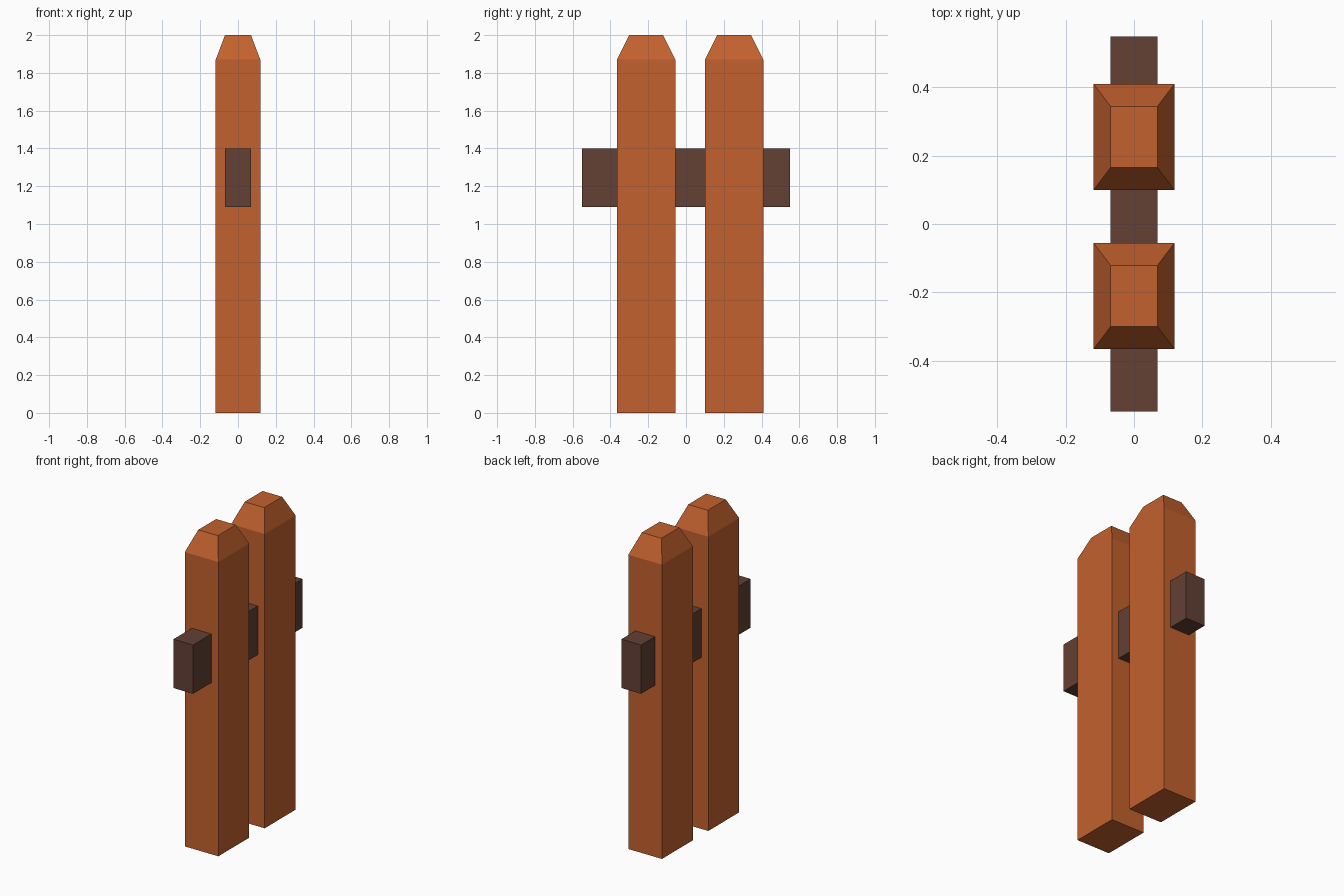
import bpy
import bmesh

if "Cube" in bpy.data.objects:
    bpy.data.objects.remove(bpy.data.objects["Cube"])


def material(name, color):
    mat = bpy.data.materials.new(name)
    mat.diffuse_color = (*color, 1.0)
    mat.use_nodes = True
    mat.node_tree.nodes["Principled BSDF"].inputs["Base Color"].default_value = mat.diffuse_color
    return mat


def add_box(name, size, center, mat, tip=None):
    """Box; tip = (x scale, y size, height) adds a tapered cap on the top face."""
    bm = bmesh.new()
    bmesh.ops.create_cube(bm, size=1.0)
    bmesh.ops.scale(bm, vec=size, verts=bm.verts)
    bmesh.ops.translate(bm, vec=center, verts=bm.verts)
    if tip:
        top = max(bm.faces, key=lambda f: f.calc_center_median().z)
        cap = bmesh.ops.extrude_discrete_faces(bm, faces=[top])["faces"][0]
        for v in cap.verts:
            v.co.x = center[0] + (v.co.x - center[0]) * tip[0] / size[0]
            v.co.y = center[1] + (v.co.y - center[1]) * tip[1] / size[1]
            v.co.z += tip[2]
    bmesh.ops.recalc_face_normals(bm, faces=bm.faces)
    mesh = bpy.data.meshes.new(name)
    bm.to_mesh(mesh)
    bm.free()
    mesh.materials.append(mat)
    obj = bpy.data.objects.new(name, mesh)
    bpy.context.collection.objects.link(obj)
    return obj


orange_wood = material("orange_wood", (0.55, 0.12, 0.027))
dark_wood = material("dark_wood", (0.125, 0.052, 0.035))

# Two upright posts with tapered tops
for name, y in (("front_post", -0.211), ("back_post", 0.255)):
    add_box(name, (0.236, 0.31, 1.87), (0, y, 0.935), orange_wood,
            tip=(0.138, 0.18, 0.13))

# Rail running through both posts
add_box("cross_rail", (0.138, 1.10, 0.31), (0, 0, 1.245), dark_wood)
